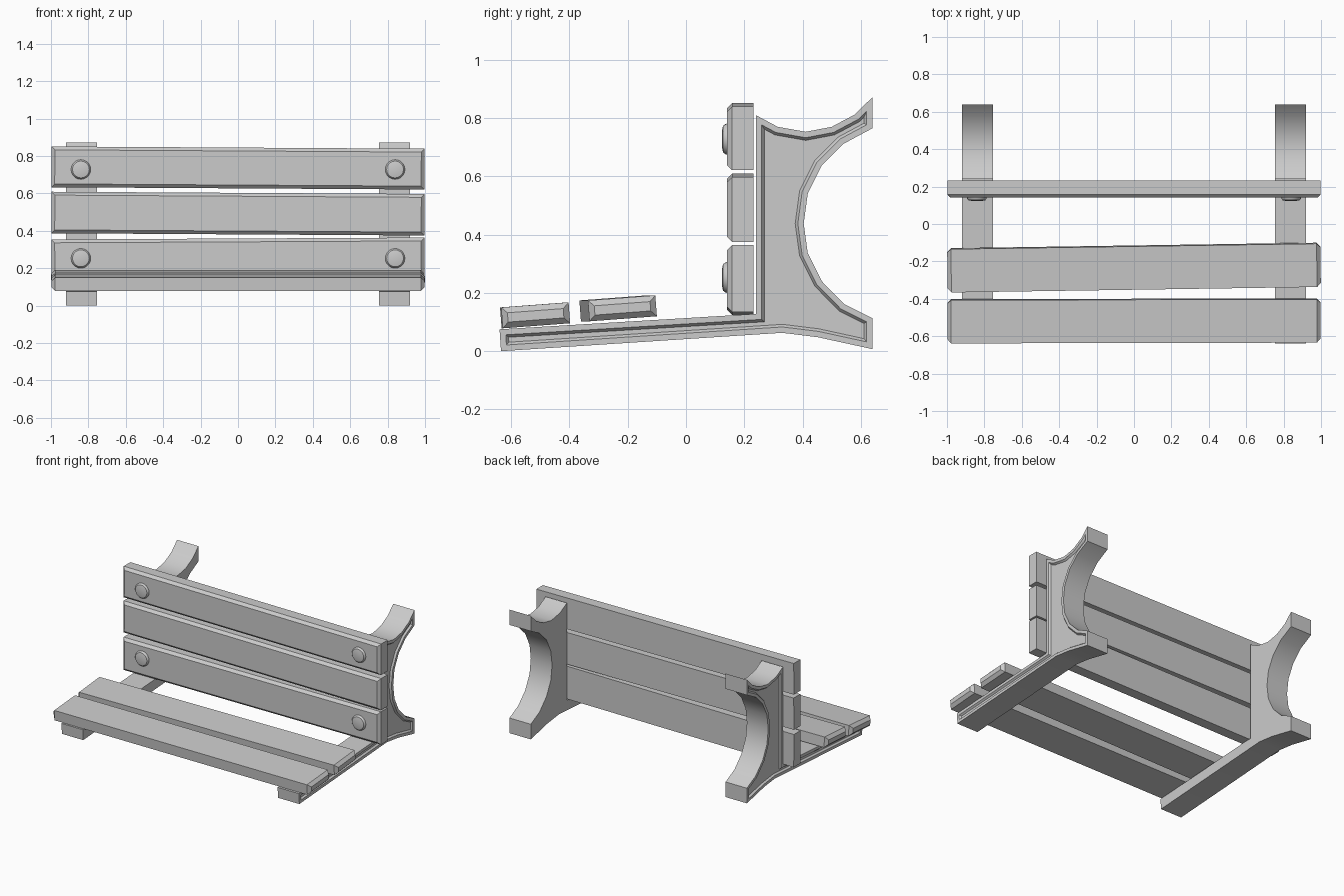
import bpy, bmesh, math
from mathutils import Matrix, Vector

if "Cube" in bpy.data.objects:
    bpy.data.objects.remove(bpy.data.objects["Cube"])


def finish(bm, name, mirror=False, smooth=False):
    bmesh.ops.recalc_face_normals(bm, faces=bm.faces[:])
    me = bpy.data.meshes.new(name)
    bm.to_mesh(me)
    bm.free()
    ob = bpy.data.objects.new(name, me)
    bpy.context.collection.objects.link(ob)
    if mirror:
        ob.modifiers.new("Mirror", 'MIRROR')
    if smooth:
        bpy.ops.object.select_all(action='DESELECT')
        ob.select_set(True)
        bpy.context.view_layer.objects.active = ob
        bpy.ops.object.shade_smooth_by_angle(angle=math.radians(35))
    return ob


def slat(name, size, loc, rot, bevel, pick):
    """Plank whose edges on the picked faces are chamfered."""
    bm = bmesh.new()
    bmesh.ops.create_cube(bm, size=1, matrix=Matrix.Diagonal((*size, 1)))
    bm.normal_update()
    edges = {e for f in bm.faces if pick(f.normal) for e in f.edges}
    bmesh.ops.bevel(bm, geom=list(edges), offset=bevel, segments=1,
                    affect='EDGES', profile=0.5)
    ob = finish(bm, name)
    ob.location = loc
    ob.rotation_euler = rot


# side supports: (y, z) profile with a recessed panel on the outer face
profile = [(-0.635, 0.0), (0.33, 0.063), (0.452, 0.048), (0.64, 0.007),
           (0.64, 0.113), (0.544, 0.161), (0.466, 0.24), (0.418, 0.336),
           (0.404, 0.438), (0.418, 0.541), (0.466, 0.637), (0.541, 0.712),
           (0.64, 0.765), (0.64, 0.872), (0.579, 0.812), (0.5, 0.77),
           (0.411, 0.753), (0.315, 0.77), (0.24, 0.81), (0.24, 0.128),
           (-0.64, 0.075)]
bm = bmesh.new()
inner = bm.faces.new([bm.verts.new((0.755, y, z)) for y, z in profile])
ext = bmesh.ops.extrude_face_region(bm, geom=[inner], use_keep_orig=True)
bmesh.ops.translate(bm, vec=Vector((0.165, 0, 0)),
                    verts=[v for v in ext['geom'] if isinstance(v, bmesh.types.BMVert)])
bmesh.ops.recalc_face_normals(bm, faces=bm.faces[:])
outer = next(f for f in bm.faces if f.normal.x > 0.9)
bmesh.ops.inset_region(bm, faces=[outer], thickness=0.02, use_even_offset=True)
bmesh.ops.inset_region(bm, faces=[outer], thickness=0.009, depth=-0.012,
                       use_even_offset=True)
finish(bm, "side_support", mirror=True, smooth=True)

# backrest slats, chamfered round the front face, slightly crooked
for name, z, h, tilt in (("upper", 0.736, 0.218, 0.006),
                         ("middle", 0.492, 0.222, 0.006),
                         ("lower", 0.244, 0.23, -0.005)):
    slat(f"{name}_back_slat", (1.995, 0.091, h), (0, 0.186, z), (0, tilt, 0),
         0.018, lambda n: n.y < -0.9)

# seat slats, chamfered round both ends
for name, y, z, skew in (("front", -0.518, 0.123, 0.002),
                         ("rear", -0.233, 0.147, 0.015)):
    slat(f"{name}_seat_slat", (1.995, 0.232, 0.072), (0, y, z), (0.075, 0, skew),
         0.02, lambda n: abs(n.x) > 0.9)

# rounded bolts on the backrest
for name, z in (("upper", 0.728), ("lower", 0.253)):
    bm = bmesh.new()
    rings = []
    for r, d in ((0.053, 0.0), (0.052, 0.008), (0.045, 0.016), (0.025, 0.02)):
        rings.append([bm.verts.new((0.84 + r * math.cos(a), 0.143 - d, z + r * math.sin(a)))
                      for a in (i * math.tau / 20 for i in range(20))])
    for a, b in zip(rings, rings[1:]):
        for i in range(20):
            j = (i + 1) % 20
            bm.faces.new((a[i], a[j], b[j], b[i]))
    bm.faces.new(rings[-1])
    bm.faces.new(rings[0][::-1])
    finish(bm, f"{name}_bolts", mirror=True, smooth=True)
